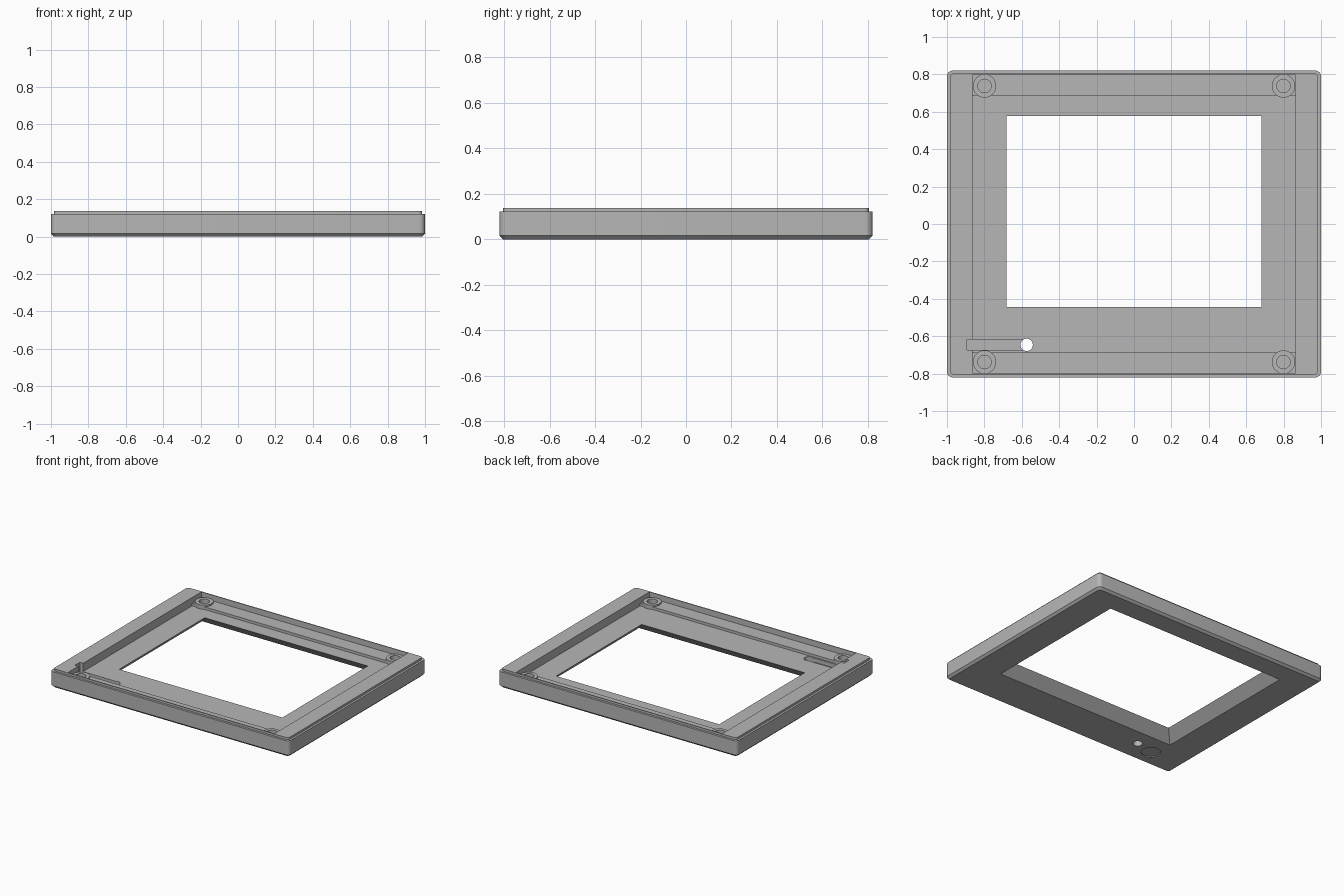
import bpy, bmesh, math
from mathutils import Vector

cube = bpy.data.objects.get("Cube")
if cube:
    bpy.data.objects.remove(cube, do_unlink=True)

grey = bpy.data.materials.new("plain_grey")
grey.use_nodes = True
COLOUR = (0.47, 0.47, 0.47, 1)
grey.diffuse_color = COLOUR
bsdf = next(n for n in grey.node_tree.nodes if n.type == 'BSDF_PRINCIPLED')
bsdf.inputs["Base Color"].default_value = COLOUR
bsdf.inputs["Roughness"].default_value = 0.6


def loft(name, loops):
    """Closed solid through a stack of matching point loops."""
    bm = bmesh.new()
    rings = [[bm.verts.new(p) for p in loop] for loop in loops]
    n = len(rings[0])
    for low, high in zip(rings, rings[1:]):
        for i in range(n):
            j = (i + 1) % n
            bm.faces.new((low[i], low[j], high[j], high[i]))
    bm.faces.new(rings[0][::-1])
    bm.faces.new(rings[-1])
    bmesh.ops.recalc_face_normals(bm, faces=bm.faces)
    mesh = bpy.data.meshes.new(name)
    bm.to_mesh(mesh)
    bm.free()
    mesh.materials.append(grey)
    obj = bpy.data.objects.new(name, mesh)
    bpy.context.collection.objects.link(obj)
    return obj


def rounded(hx, hy, r, z, steps=6):
    pts = []
    for k, (sx, sy) in enumerate([(1, 1), (-1, 1), (-1, -1), (1, -1)]):
        for s in range(steps + 1):
            a = (k + s / steps) * math.pi / 2
            pts.append((sx * (hx - r) + r * math.cos(a),
                        sy * (hy - r) + r * math.sin(a), z))
    return pts


def rect(x0, x1, y0, y1, z):
    return [(x0, y0, z), (x1, y0, z), (x1, y1, z), (x0, y1, z)]


def box(name, x0, x1, y0, y1, z0, z1):
    return loft(name, [rect(x0, x1, y0, y1, z) for z in (z0, z1)])


def cylinder(name, x, y, r, z0, z1, n=40):
    ring = [(x + r * math.cos(2 * math.pi * i / n),
             y + r * math.sin(2 * math.pi * i / n)) for i in range(n)]
    return loft(name, [[(px, py, z) for px, py in ring] for z in (z0, z1)])


def combine(target, tool, operation='DIFFERENCE'):
    """Apply a boolean and discard the tool."""
    tool.hide_render = True
    mod = target.modifiers.new("shape", 'BOOLEAN')
    mod.operation, mod.solver, mod.object = operation, 'EXACT', tool
    bpy.context.view_layer.update()
    graph = bpy.context.evaluated_depsgraph_get()
    mesh = bpy.data.meshes.new_from_object(target.evaluated_get(graph))
    target.modifiers.clear()
    target.data = mesh
    bpy.data.objects.remove(tool, do_unlink=True)


HX, HY, TOP = 1.0, 0.82, 0.138
FLOOR, LEDGE, BOSS = 0.075, 0.095, 0.107
E = 0.016      # chamfer and lip inset
SHOULDER = 0.122

# Outer shell: chamfered base, straight sides, stepped lip
frame = loft("bezel_frame", [
    rounded(HX - E, HY - E, 0.02, 0),
    rounded(HX, HY, 0.03, E),
    rounded(HX, HY, 0.03, SHOULDER),
    rounded(HX - E, HY - E, 0.02, SHOULDER),
    rounded(HX - E, HY - E, 0.02, TOP)])

# Stepped pocket behind the window
combine(frame, box("ledge_cutter", -0.864, 0.864, -0.797, 0.797, LEDGE, 0.3))
combine(frame, box("pocket_cutter", -0.864, 0.864, -0.686, 0.686, FLOOR, 0.3))

# Window opening, flaring outward at 45 degrees towards the base
wx, y0, y1 = 0.682, -0.444, 0.577


def window_loop(grow, z):
    return rect(-wx - grow, wx + grow, y0 - grow, y1 + grow, z)


combine(frame, loft("window_cutter", [
    window_loop(FLOOR + 0.02, -0.02), window_loop(0, FLOOR), window_loop(0, 0.3)]))

# Four screw bosses with blind bores
for sx in (-1, 1):
    for sy in (-1, 1):
        x, y = sx * 0.799, sy * 0.738
        combine(frame, cylinder("boss", x, y, 0.0625, 0.05, BOSS), 'UNION')
        combine(frame, cylinder("bore_cutter", x, y, 0.036, 0.04, 0.3))

# Cable slot notched into the rim, ending at a through hole
hole_x, hole_y = -0.574, -0.646
combine(frame, box("slot_cutter", -0.892, hole_x, hole_y - 0.029, hole_y + 0.029, 0.045, 0.3))
combine(frame, cylinder("hole_cutter", hole_x, hole_y, 0.033, -0.1, 0.3))

# Shallow round recess on the underside
combine(frame, cylinder("recess_cutter", -0.72, -0.68, 0.066, -0.1, 0.006))

# Smooth the rounded surfaces, keep the edges crisp
bpy.ops.object.select_all(action='DESELECT')
frame.select_set(True)
bpy.context.view_layer.objects.active = frame
bpy.ops.object.shade_smooth_by_angle(angle=math.radians(30))
